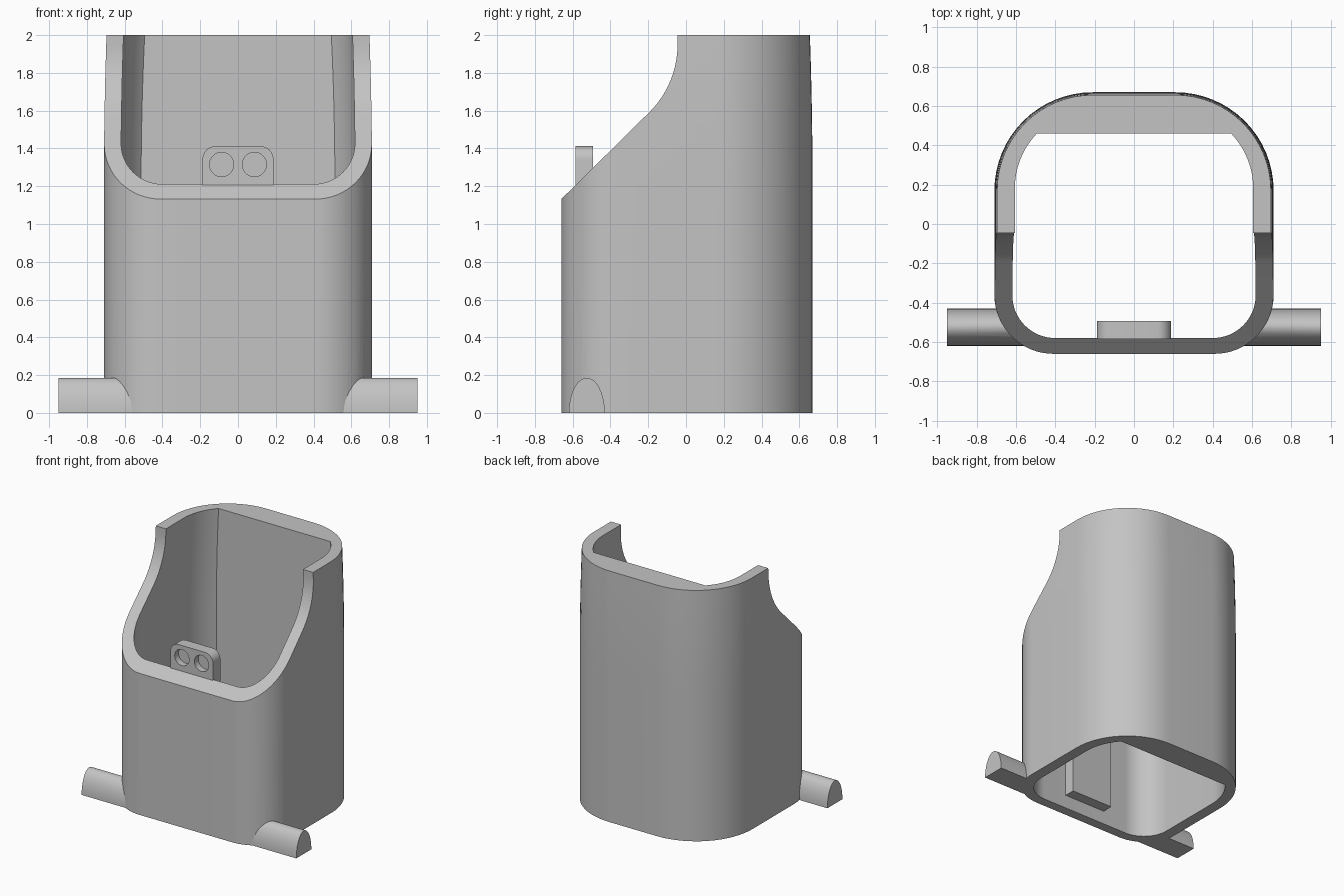
import bpy, bmesh
from math import sin, cos, asin, pi, radians

cube = bpy.data.objects.get("Cube")
if cube:
    bpy.data.objects.remove(cube)

grey = bpy.data.materials.new("plain_grey")
grey.use_nodes = True
colour = (0.55, 0.55, 0.55, 1)
grey.diffuse_color = colour
grey.node_tree.nodes["Principled BSDF"].inputs["Base Color"].default_value = colour


def arc(cx, cy, r, start, end, n=16):
    return [(cx + r * cos(start + (end - start) * i / n),
             cy + r * sin(start + (end - start) * i / n)) for i in range(n + 1)]


def loft(name, rings):
    """Closed solid through a stack of equal-length rings."""
    bm = bmesh.new()
    loops = [[bm.verts.new(p) for p in ring] for ring in rings]
    for a, b in zip(loops, loops[1:]):
        for i in range(len(a)):
            j = (i + 1) % len(a)
            bm.faces.new((a[i], a[j], b[j], b[i]))
    bm.faces.new(loops[0][::-1])
    bm.faces.new(loops[-1])
    bmesh.ops.recalc_face_normals(bm, faces=bm.faces[:])
    mesh = bpy.data.meshes.new(name)
    bm.to_mesh(mesh)
    bm.free()
    mesh.materials.append(grey)
    obj = bpy.data.objects.new(name, mesh)
    bpy.context.collection.objects.link(obj)
    return obj


def boolean(obj, other, operation):
    mod = obj.modifiers.new("join_or_cut", 'BOOLEAN')
    mod.object, mod.operation, mod.solver = other, operation, 'EXACT'
    bpy.context.view_layer.objects.active = obj
    bpy.ops.object.modifier_apply(modifier=mod.name)
    bpy.data.objects.remove(other)


def mirrored(half):
    return half + [(-x, y) for x, y in reversed(half)]


def taper(z):
    return 0.014 * max(0, (z - 1.2) / 0.8) ** 2


def outer_ring(z):
    t = taper(z)
    half = arc(0.41, -0.36, 0.30 - t, -pi / 2, 0) + arc(0.21, 0.17, 0.50 - t, 0, pi / 2)
    return [(x, y, z) for x, y in mirrored(half)]


def inner_ring(z):
    # the rounded cavity is cut off by a flat back wall
    t = taper(z)
    r = 0.42 - t
    half = arc(0.40, -0.36, 0.22 - t, -pi / 2, 0) + arc(0.20, 0.18, r, 0, asin(0.28 / r))
    return [(x, y, z) for x, y in mirrored(half)]


levels = [1.2 + 0.1 * i for i in range(9)]

# Shell with side pegs
shell = loft("shell", [outer_ring(z) for z in [0] + levels])
for side in (-1, 1):
    section = [(y, z * 1.95) for y, z in arc(0, 0, 0.095, 0, pi, 24)]
    peg = loft("side_peg", [[(side * x, y - 0.525, z) for y, z in section]
                            for x in (0.5, 0.95)])
    boolean(shell, peg, 'UNION')

# Hollow interior
cavity = loft("cavity_cutter", [inner_ring(z) for z in [-0.1] + levels + [2.1]])
boolean(shell, cavity, 'DIFFERENCE')

# Sloped front opening
profile = [(-0.9, 0.895)] + arc(-0.55, 1.95, 0.505, -pi / 4, 0, 20) + [(-0.045, 2.2), (-0.9, 2.2)]
opening = loft("opening_cutter", [[(x, y, z) for y, z in profile] for x in (-1.2, 1.2)])
boolean(shell, opening, 'DIFFERENCE')

# Inner plate with two round sockets
outline = mirrored([(0.188, 0.11)] + arc(0.118, 1.342, 0.07, 0, pi / 2, 10))
plate = loft("socket_plate", [[(x, y, z) for x, z in outline] for y in (-0.585, -0.492)])
for x0 in (-0.087, 0.087):
    circle = arc(x0, 1.315, 0.064, 0, 2 * pi, 32)[:-1]
    socket = loft("socket_cutter", [[(x, y, z) for x, z in circle] for y in (-0.7, -0.535)])
    boolean(plate, socket, 'DIFFERENCE')

bpy.ops.object.select_all(action='DESELECT')
for obj in (shell, plate):
    obj.select_set(True)
bpy.context.view_layer.objects.active = shell
bpy.ops.object.shade_smooth_by_angle(angle=radians(30))
